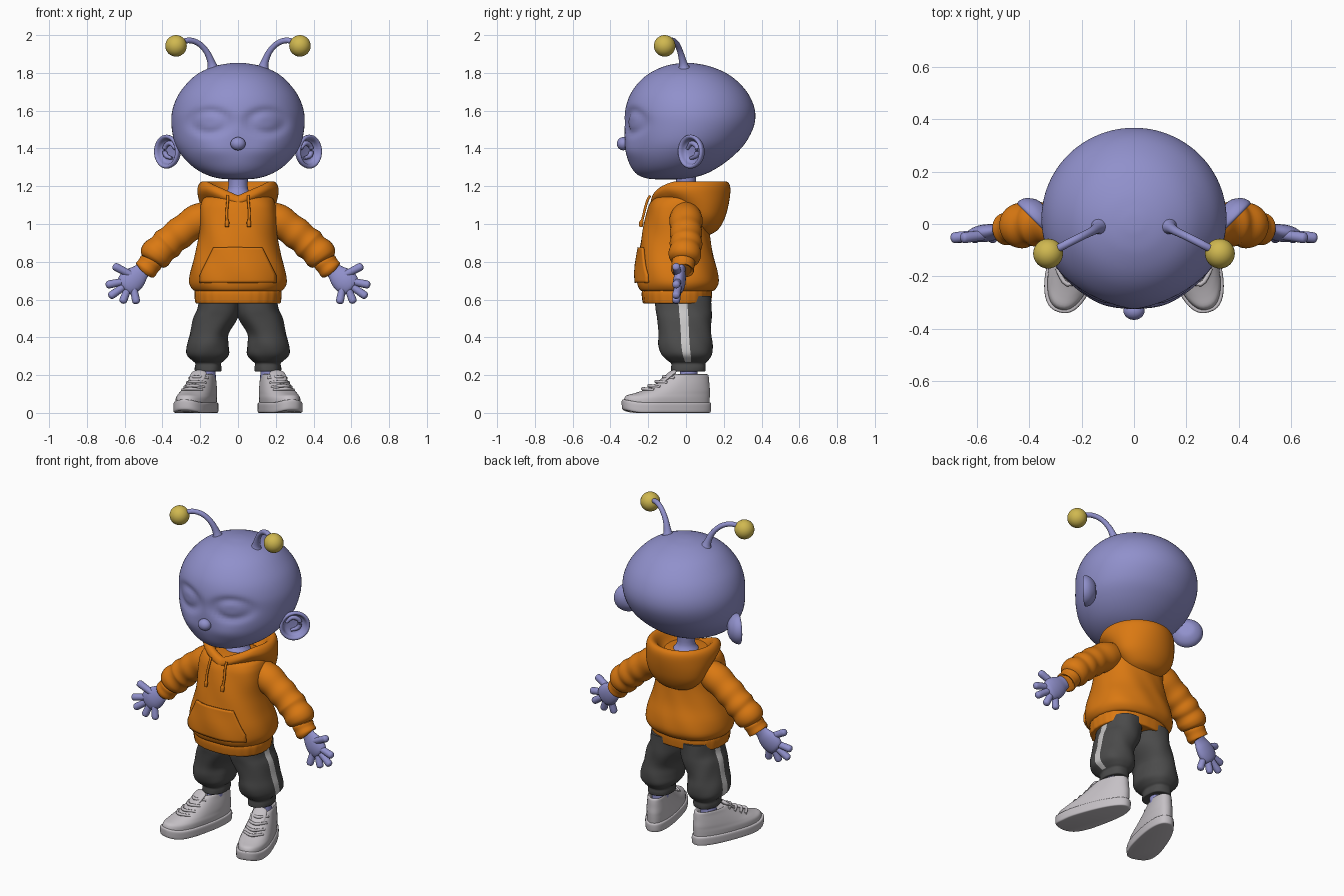
import bpy, bmesh, math
from mathutils import Vector, Matrix

if "Cube" in bpy.data.objects:
    bpy.data.objects.remove(bpy.data.objects["Cube"], do_unlink=True)


def material(name, rgb):
    m = bpy.data.materials.new(name)
    m.use_nodes = True
    m.diffuse_color = (*rgb, 1)
    m.node_tree.nodes["Principled BSDF"].inputs["Base Color"].default_value = (*rgb, 1)
    return m


SKIN = material("lavender_skin", (0.28, 0.28, 0.60))
ORANGE = material("orange_cloth", (0.70, 0.19, 0.006))
GREY = material("charcoal_cloth", (0.07, 0.07, 0.07))
STRIPE = material("pale_stripe", (0.58, 0.57, 0.57))
SHOE = material("pale_grey_shoe", (0.56, 0.53, 0.56))
YELLOW = material("yellow_ball", (0.63, 0.48, 0.08))


def finish(name, bm, mats, mirror=False):
    bmesh.ops.recalc_face_normals(bm, faces=bm.faces[:])
    me = bpy.data.meshes.new(name)
    bm.to_mesh(me)
    bm.free()
    for m in mats:
        me.materials.append(m)
    me.shade_smooth()
    me.set_sharp_from_angle(angle=math.radians(50))
    ob = bpy.data.objects.new(name, me)
    bpy.context.collection.objects.link(ob)
    if mirror:
        ob.modifiers.new("Mirror", "MIRROR").use_mirror_merge = False
    return ob


def spline(pts, steps):
    """Catmull-Rom through tuples of any length."""
    out, last = [], len(pts) - 1
    for i in range(last):
        a, b, c, d = (Vector(pts[min(max(j, 0), last)]) for j in range(i - 1, i + 3))
        for k in range(steps):
            t = k / steps
            out.append(b + (c - a) * (t / 2) + (a - b * 2.5 + c * 2 - d / 2) * t ** 2
                       + (b * 1.5 - a / 2 - c * 1.5 + d / 2) * t ** 3)
    return out + [Vector(pts[last])]


def skin(name, rings, mats, fn=None, mirror=False, paint=None):
    """Bridge equal rings of points and cap both ends."""
    bm = bmesh.new()
    rows = [[bm.verts.new(fn(p) if fn else p) for p in ring] for ring in rings]
    n = len(rows[0])
    for a, b in zip(rows, rows[1:]):
        for i in range(n):
            j = (i + 1) % n
            f = bm.faces.new((a[i], a[j], b[j], b[i]))
            if paint:
                f.material_index = paint(i, n, f.calc_center_median())
    bm.faces.new(rows[0])
    bm.faces.new(rows[-1])
    return finish(name, bm, mats, mirror)


def loft(name, rings, mats, n=48, steps=4, power=2.0, **kw):
    """Rings are (z, centre x, half width, front y, back y)."""
    def bend(v):
        return math.copysign(abs(v) ** (2 / power), v)
    out = []
    for z, cx, w, yf, yb in spline(rings, steps):
        turn = [2 * math.pi * i / n for i in range(n)]
        out.append([Vector((cx + w * bend(math.cos(a)),
                            (yf + yb) / 2 + (yb - yf) / 2 * bend(math.sin(a)), z)) for a in turn])
    return skin(name, out, mats, **kw)


def tube(name, pts, mats, n=16, steps=4, flat=1.0, **kw):
    """Points are (x, y, z, radius)."""
    path, out = spline(pts, steps), []
    for i, p in enumerate(path):
        t = (path[min(i + 1, len(path) - 1)] - path[max(i - 1, 0)]).to_3d().normalized()
        u = t.cross(Vector((0, 1, 0))).normalized()
        v = u.cross(t)
        r = max(p[3], 0.001)
        out.append([p.to_3d() + u * r * math.cos(a) + v * r * flat * math.sin(a)
                    for a in (2 * math.pi * k / n for k in range(n))])
    return skin(name, out, mats, **kw)


def ball(name, loc, size, mat, mirror=False):
    bm = bmesh.new()
    bmesh.ops.create_uvsphere(bm, u_segments=32, v_segments=16, radius=1,
                              matrix=Matrix.Translation(loc) @ Matrix.Diagonal((*size, 1)))
    return finish(name, bm, [mat], mirror)


def folds(cx, amp, count, twist, low):
    """Soft cloth ripples around a vertical axis, above a height."""
    def fn(p):
        a = math.atan2(p.y, p.x - cx)
        k = 1 + (amp * math.sin(count * a + twist * p.z) if p.z > low else 0)
        return Vector((cx + (p.x - cx) * k, p.y * k, p.z))
    return fn


# Head with closed eyelids pressed into the face
def face(p):
    if p.y < 0:
        d = math.hypot((abs(p.x) - 0.15) / 0.09, (p.z - 1.54) / 0.058)
        p.y += 0.014 * math.exp(-7 * (d - 1) ** 2) + 0.006 * math.exp(-d * d)
        p.y -= 0.01 * math.exp(-(((abs(p.x) - 0.13) / 0.09) ** 2 + ((p.z - 1.39) / 0.05) ** 2))
    return p


loft("head", [(1.236, 0, .01, -.13, -.08), (1.24, 0, .09, -.2, 0), (1.26, 0, .165, -.255, .09),
              (1.30, 0, .235, -.29, .17), (1.36, 0, .295, -.313, .25), (1.43, 0, .335, -.323, .315),
              (1.52, 0, .352, -.325, .36), (1.60, 0, .348, -.322, .365), (1.68, 0, .318, -.298, .335),
              (1.75, 0, .265, -.25, .278), (1.80, 0, .205, -.19, .21), (1.835, 0, .125, -.115, .125),
              (1.85, 0, .05, -.045, .05), (1.853, 0, .004, -.004, .004)],
     [SKIN], n=96, steps=6, fn=face)
ball("nose", (0, -.332, 1.425), (.04, .034, .035), SKIN)
tube("neck", [(0, 0, 1.10, .10), (0, 0, 1.15, .075), (0, 0, 1.19, .052), (0, 0, 1.27, .055)], [SKIN], n=32)

# Cupped ears facing forward and outward
ear_frame = Matrix(((.7, 0, .7, .372), (.7, 0, -.7, .03), (0, 1, 0, 1.383), (0, 0, 0, 1)))
ear_profile = [(-.05, .01), (-.045, .045), (-.02, .078), (.008, .09), (.02, .082), (.014, .07),
               (-.008, .06), (-.018, .04), (-.02, .005)]
loft("ears", [(h, 0, r, -r, r) for h, r in ear_profile], [SKIN], n=40,
     fn=lambda p: ear_frame @ p, mirror=True)
tube("ear_ridges", [(-.045, .015, -.012, .008), (-.01, .045, -.01, .013), (.03, .025, -.01, .013),
                    (.025, -.02, -.01, .013), (-.02, -.035, -.012, .008)],
     [SKIN], n=12, fn=lambda p: ear_frame @ p, mirror=True)

# Antennae
tube("antennae", [(.13, -.008, 1.80, .045), (.138, -.014, 1.845, .023), (.165, -.03, 1.91, .016),
                  (.21, -.052, 1.957, .015), (.265, -.08, 1.972, .015), (.32, -.11, 1.95, .015)],
     [SKIN], mirror=True)
ball("antenna_balls", (.328, -.113, 1.943), (.057, .057, .057), YELLOW, True)

# Hooded top: ribbed hem, body, hood
loft("hem_band", [(.582, 0, .20, -.2, .11), (.58, 0, .222, -.225, .13), (.60, 0, .228, -.232, .135),
                  (.64, 0, .23, -.234, .137), (.66, 0, .22, -.22, .13)],
     [ORANGE], n=96, power=2.3, fn=folds(0, .006, 32, 0, 0))
torso = loft("hoodie_body", [(.645, 0, .21, -.22, .13), (.65, 0, .235, -.245, .15), (.69, 0, .257, -.26, .172),
                             (.76, 0, .25, -.26, .165), (.85, 0, .225, -.248, .14), (.95, 0, .205, -.233, .125),
                             (1.05, 0, .203, -.21, .12), (1.11, 0, .195, -.19, .11), (1.145, 0, .165, -.155, .1),
                             (1.155, 0, .06, -.06, .06)],
             [ORANGE], n=96, power=2.3, fn=folds(0, .009, 7, 24, .6))


def notch(p):
    p.z -= 0.075 * max(0, 1 - abs(p.x) / 0.17) * min(max(-p.y / 0.1, 0), 1)
    return p


loft("hood", [(.94, 0, .06, .06, .12), (.97, 0, .12, .02, .17), (1.03, 0, .175, -.02, .205),
              (1.10, 0, .2, -.08, .225), (1.17, 0, .215, -.178, .235), (1.21, 0, .207, -.18, .23),
              (1.226, 0, .185, -.155, .21), (1.21, 0, .16, -.13, .18), (1.15, 0, .12, -.1, .13),
              (1.13, 0, .04, -.04, .05)], [ORANGE], n=64, fn=notch)
tube("drawstrings", [(.055, -.19, 1.15, .007), (.055, -.206, 1.12, .007), (.06, -.222, 1.06, .007),
                     (.058, -.232, 1.02, .007), (.058, -.236, 1.01, .012), (.058, -.239, .985, .01)],
     [ORANGE], n=10, mirror=True)

# Front pouch pocket wrapped onto the body
bm = bmesh.new()
bmesh.ops.create_grid(bm, x_segments=24, y_segments=14, size=1)
for v in bm.verts:
    z = .7825 + .0925 * v.co.y
    half = .195 - .07 * max(0, (z - .73) / .145)
    v.co = (v.co.x * half, -.5, z)
pocket = finish("pouch_pocket", bm, [ORANGE])
wrap = pocket.modifiers.new("Wrap", "SHRINKWRAP")
wrap.target, wrap.wrap_method, wrap.wrap_mode = torso, "PROJECT", "ABOVE_SURFACE"
wrap.use_project_y, wrap.use_positive_direction, wrap.offset = True, True, .005
thick = pocket.modifiers.new("Thickness", "SOLIDIFY")
thick.thickness, thick.offset = .014, 0

# Sleeves and gathered cuffs
tube("sleeves", [(.12, 0, 1.06, .07), (.21, 0, 1.02, .088), (.27, 0, .98, .082), (.31, 0, .95, .086),
                 (.345, 0, .922, .08), (.375, 0, .895, .087), (.40, -.003, .872, .08), (.43, -.006, .843, .087),
                 (.452, -.01, .817, .078), (.462, -.012, .803, .055)],
     [ORANGE], n=32, mirror=True)
tube("sleeve_cuffs", [(.455, -.012, .81, .05), (.46, -.013, .80, .062), (.475, -.016, .778, .06),
                      (.492, -.02, .755, .061), (.496, -.02, .75, .045)], [ORANGE], n=32, mirror=True)

# Hands with open fingers
tube("palms", [(.47, -.018, .79, .042), (.51, -.025, .75, .044), (.54, -.03, .72, .06),
               (.572, -.036, .692, .066), (.602, -.04, .667, .052), (.613, -.042, .658, .015)],
     [SKIN], n=24, flat=.5, mirror=True)


def finger(name, root, tip):
    a, b = Vector((root[0], -.04, root[1])), Vector((tip[0], -.052, tip[1]))
    d = (b - a).normalized()
    stops = [(a, .019), ((a + b) / 2, .02), (b, .021), (b + d * .013, .016), (b + d * .019, .004)]
    tube(name, [(*p, r) for p, r in stops], [SKIN], n=14, mirror=True)


finger("thumbs", (.555, .725), (.645, .772))
finger("index_fingers", (.595, .698), (.682, .68))
finger("middle_fingers", (.595, .675), (.668, .624))
finger("ring_fingers", (.58, .665), (.607, .597))
finger("little_fingers", (.555, .67), (.54, .595))

# Trousers with a side stripe, gathered at the ankle
loft("trouser_legs", [(.222, .158, .05, -.05, .08), (.22, .158, .068, -.078, .10), (.24, .158, .07, -.08, .105),
                      (.262, .158, .068, -.08, .105), (.278, .158, .085, -.1, .12), (.31, .16, .112, -.13, .138),
                      (.36, .16, .111, -.145, .14), (.42, .152, .102, -.145, .133), (.50, .12, .117, -.155, .135),
                      (.55, .105, .11, -.163, .135), (.62, .1, .105, -.165, .135)],
     [GREY, STRIPE], n=48, power=2.2, fn=folds(.155, .014, 6, 30, .2), mirror=True,
     paint=lambda i, n, c: int(i in (0, n - 1) and c.z > .27))
tube("ankles", [(.168, .015, .10, .05), (.168, .015, .18, .048), (.16, .015, .26, .045)],
     [SKIN], n=24, mirror=True)

# Shoes, turned outward with lifted toes
shoe_frame = Matrix.Translation((.215, -.1, 0)) @ Matrix.Rotation(math.radians(17), 4, "Z")


def place_shoe(p):
    p.z += 2 * max(0, -p.y - .15) ** 2
    p.x *= 1 - .75 * max(-.1, min(p.y, .24))
    return shoe_frame @ p


loft("shoe_soles", [(0, 0, .08, -.235, .228), (.004, 0, .09, -.244, .238), (.025, 0, .092, -.247, .241),
                    (.05, 0, .091, -.246, .24), (.056, 0, .08, -.235, .23)],
     [SHOE], power=2.5, fn=place_shoe, mirror=True)
loft("shoe_uppers", [(.05, 0, .084, -.238, .232), (.08, 0, .085, -.225, .234), (.10, 0, .082, -.185, .235),
                     (.12, 0, .079, -.13, .235), (.15, 0, .073, -.07, .232), (.18, 0, .066, -.02, .23),
                     (.20, 0, .062, .015, .226), (.204, 0, .055, .03, .215), (.19, 0, .045, .04, .2),
                     (.15, 0, .04, .05, .19)],
     [SHOE], power=2.3, fn=place_shoe, mirror=True)
tube("shoe_tongues", [(0, -.06, .14, .035), (0, -.01, .18, .042), (0, .03, .212, .042), (0, .045, .222, .02)],
     [SHOE], n=20, flat=.3, fn=place_shoe, mirror=True)
for k, (y, z) in enumerate([(-.13, .122), (-.095, .138), (-.055, .16), (-.015, .185)], 1):
    tube(f"shoe_laces_{k}", [(-.052, y + .04, z, .007), (0, y - .006, z + .006, .009),
                             (.052, y + .04, z, .007)], [SHOE], n=10, fn=place_shoe, mirror=True)
